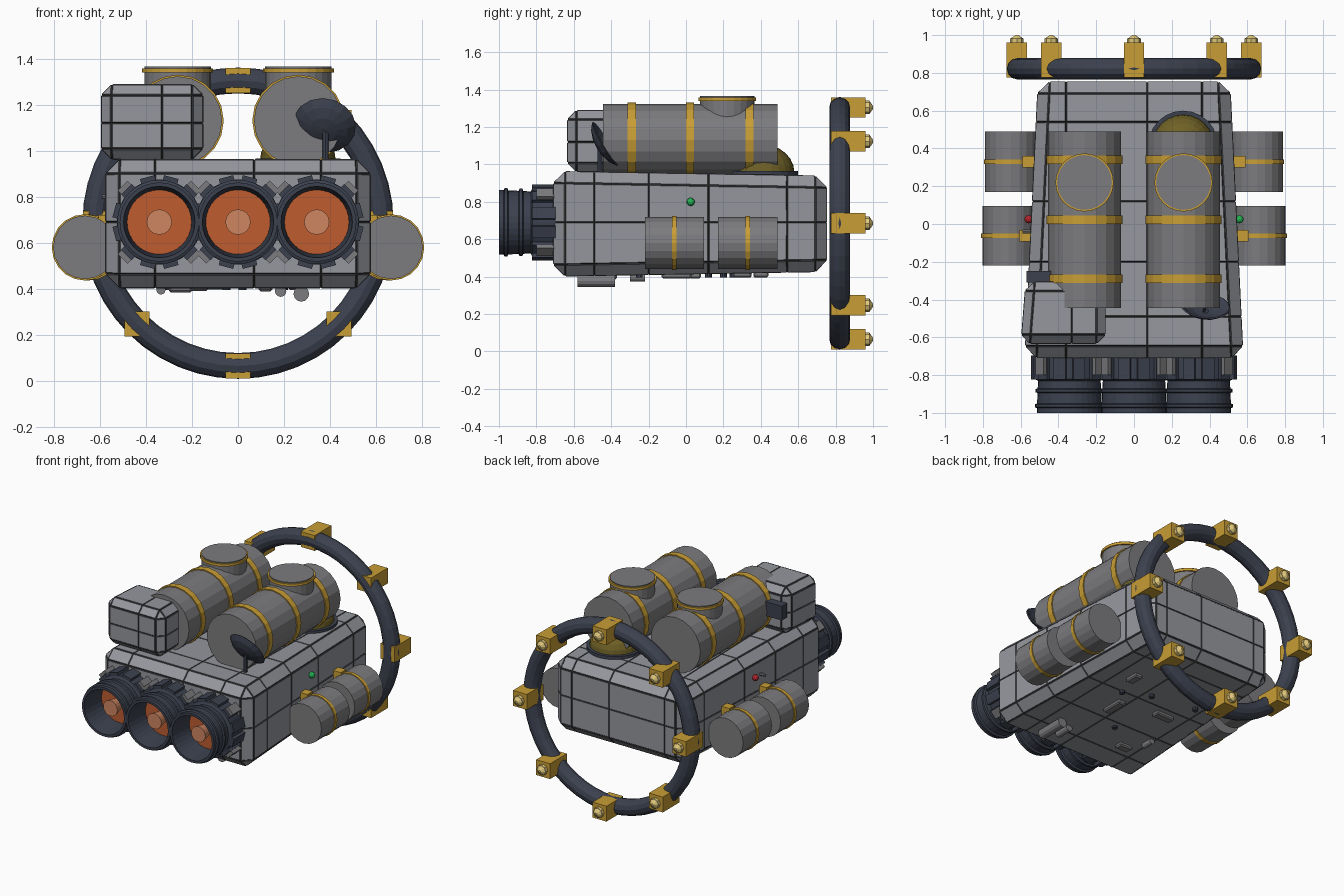
import bpy, bmesh, math
from mathutils import Vector, Matrix

if "Cube" in bpy.data.objects:
    bpy.data.objects.remove(bpy.data.objects["Cube"])


def material(name, r, g, b):
    m = bpy.data.materials.new(name)
    m.diffuse_color = (r, g, b, 1)
    m.use_nodes = True
    m.node_tree.nodes["Principled BSDF"].inputs["Base Color"].default_value = m.diffuse_color
    return m


HULL = material("hull_grey", 0.30, 0.31, 0.34)
TANK = material("tank_grey", 0.20, 0.20, 0.21)
SEAM = material("seam_dark", 0.05, 0.05, 0.055)
NAVY = material("navy", 0.045, 0.053, 0.078)
GOLD = material("gold", 0.58, 0.34, 0.035)
PALE = material("pale_gold", 0.75, 0.58, 0.2)
OLIVE = material("dome_olive", 0.16, 0.12, 0.02)
ORANGE = material("orange", 0.52, 0.11, 0.03)
PEACH = material("peach", 0.62, 0.24, 0.12)
GREEN = material("green_light", 0.02, 0.5, 0.1)
RED = material("red_light", 0.5, 0.02, 0.03)


def finish(name, bm, *mats):
    me = bpy.data.meshes.new(name)
    bmesh.ops.recalc_face_normals(bm, faces=bm.faces[:])
    bm.to_mesh(me)
    bm.free()
    for m in mats:
        me.materials.append(m)
    ob = bpy.data.objects.new(name, me)
    bpy.context.collection.objects.link(ob)
    return ob


def cylinder(name, p0, p1, r, mat, sides=20, r2=None):
    p0, p1 = Vector(p0), Vector(p1)
    d = p1 - p0
    bm = bmesh.new()
    bmesh.ops.create_cone(bm, cap_ends=True, segments=sides, radius1=r,
                          radius2=r if r2 is None else r2, depth=d.length,
                          matrix=Matrix.Translation((p0 + p1) / 2) @ d.to_track_quat('Z', 'Y').to_matrix().to_4x4())
    return finish(name, bm, mat)


def box(name, c, size, mat, bevel=0, rot=None):
    bm = bmesh.new()
    bmesh.ops.create_cube(bm, size=1, matrix=Matrix.Translation(c) @ (rot or Matrix()) @ Matrix.Diagonal((*size, 1)))
    if bevel:
        bmesh.ops.bevel(bm, geom=bm.edges[:], offset=bevel, segments=1, affect='EDGES')
    return finish(name, bm, mat)


def lathe(name, profile, matrix, mat, sides=32):
    # spins (radius, height) points about local Z
    bm = bmesh.new()
    vs = [bm.verts.new((r, 0, h)) for r, h in profile]
    es = [bm.edges.new(p) for p in zip(vs, vs[1:])]
    bmesh.ops.spin(bm, geom=vs + es, cent=(0, 0, 0), axis=(0, 0, 1), angle=math.tau, steps=sides)
    bmesh.ops.remove_doubles(bm, verts=bm.verts[:], dist=1e-4)
    bmesh.ops.transform(bm, matrix=matrix, verts=bm.verts[:])
    return finish(name, bm, mat)


def panelled(name, front, back, bevel, cuts):
    # chamfered block between two (x0, x1, y, z0, z1) ends, split into panels with dark seams
    bm = bmesh.new()
    bmesh.ops.create_cube(bm, size=2)
    for v in bm.verts:
        x0, x1, y, z0, z1 = front if v.co.y < 0 else back
        v.co = (x0 if v.co.x < 0 else x1, y, z0 if v.co.z < 0 else z1)
    bmesh.ops.bevel(bm, geom=bm.edges[:], offset=bevel, segments=1, affect='EDGES')
    for axis, value in cuts:
        co = Vector()
        co[axis] = value
        no = Vector()
        no[axis] = 1
        bmesh.ops.bisect_plane(bm, geom=bm.verts[:] + bm.edges[:] + bm.faces[:], plane_co=co, plane_no=no)
    bmesh.ops.recalc_face_normals(bm, faces=bm.faces[:])
    rims = bmesh.ops.inset_individual(bm, faces=bm.faces[:], thickness=0.006, depth=0.005)["faces"]
    for f in rims:
        f.material_index = 1
    return finish(name, bm, HULL, SEAM)


# Hull and the equipment box on its front left
panelled("hull", (-0.575, 0.575, -0.705, 0.405, 0.96), (-0.505, 0.505, 0.75, 0.43, 0.935), 0.06,
         [(0, -0.36), (0, 0.07), (0, 0.36), (1, -0.49), (1, -0.2), (1, 0.12), (1, 0.54), (2, 0.69)])
panelled("equipment_box", (-0.595, -0.155, -0.63, 0.965, 1.285), (-0.57, -0.155, -0.31, 0.965, 1.285), 0.045,
         [(0, -0.33), (2, 1.12)])
box("equipment_vent", (-0.49, -0.28, 1.15), (0.16, 0.06, 0.1), NAVY)

# Three engines: nozzle bell, collar fins, glowing plate and plug
BELL = [(0.0, -0.69), (0.185, -0.69), (0.185, -0.82), (0.165, -0.83), (0.168, -0.87), (0.18, -0.875),
        (0.18, -0.89), (0.169, -0.895), (0.171, -0.95), (0.183, -0.955), (0.183, -0.97), (0.172, -0.975),
        (0.172, -1.0), (0.155, -1.0), (0.14, -0.82), (0.0, -0.82)]
for i in (-1, 0, 1):
    x, z = 0.342 * i, 0.69
    lathe("engine_bell", [(r, -y) for r, y in BELL],
          Matrix.Translation((x, 0, z)) @ Matrix.Rotation(math.pi / 2, 4, 'X'), NAVY)
    cylinder("engine_plate", (x, -0.80, z), (x, -0.828, z), 0.14, ORANGE, 32)
    cylinder("engine_plug", (x, -0.82, z), (x, -0.93, z), 0.035, PEACH, 16, 0.055)
    for k in range(12):
        a = math.tau * (k + 0.5) / 12
        box("engine_fin", (x + 0.187 * math.cos(a), -0.76, z + 0.187 * math.sin(a)), (0.03, 0.125, 0.065),
            NAVY, 0, Matrix.Rotation(-a, 4, 'Y'))
    for k in range(4):
        a = math.pi / 4 + k * math.pi / 2
        box("engine_bracket", (x + 0.2 * math.cos(a), -0.745, z + 0.2 * math.sin(a)), (0.05, 0.11, 0.06),
            TANK, 0, Matrix.Rotation(-a, 4, 'Y'))

for s in (-1, 1):
    # Large top tanks with bands, hatches and saddles
    x, z = 0.262 * s, 1.13
    cylinder("top_tank", (x, -0.445, z), (x, 0.49, z), 0.193, TANK)
    for y in (-0.29, 0.022, 0.34):
        cylinder("top_tank_band", (x, y - 0.022, z), (x, y + 0.022, z), 0.2, GOLD)
    cylinder("tank_hatch", (x, 0.22, 1.2), (x, 0.22, 1.365), 0.145, TANK, 24)
    cylinder("tank_hatch_rim", (x, 0.22, 1.34), (x, 0.22, 1.358), 0.154, GOLD, 24)
    for y in (-0.29, 0.34):
        box("tank_saddle", (x, y, 0.965), (0.17, 0.05, 0.05), NAVY)
    # Small side tanks
    for x, y0, y1 in ((0.665, -0.22, 0.095), (0.65, 0.17, 0.49)):
        x, m = x * s, (y0 + y1) / 2
        cylinder("side_tank", (x, y0, 0.58), (x, y1, 0.58), 0.138, TANK)
        cylinder("side_tank_band", (x, m - 0.012, 0.58), (x, m + 0.012, 0.58), 0.144, GOLD)
        box("side_tank_mount", (x - 0.11 * s, m, 0.69), (0.1, 0.06, 0.06), GOLD)
    # Running lights
    bm = bmesh.new()
    bmesh.ops.create_icosphere(bm, subdivisions=2, radius=0.022, matrix=Matrix.Translation((0.558 * s, 0.025, 0.8)))
    finish("running_light", bm, GREEN if s > 0 else RED)
cylinder("small_sensor", (-0.54, -0.04, 0.8), (-0.59, -0.04, 0.8), 0.01, TANK, 8)

# Sensor dome on the rear right
cylinder("dome_base", (0.26, 0.415, 0.93), (0.26, 0.415, 0.965), 0.185, NAVY, 24)
lathe("sensor_dome", [(0.165 * math.cos(t * math.pi / 12), 0.15 * math.sin(t * math.pi / 12)) for t in range(7)],
      Matrix.Translation((0.26, 0.415, 0.955)), OLIVE, 24)

# Tilted dish antenna on a mast
aim = Vector((0.12, 0.85, 0.5)).to_track_quat('Z', 'Y').to_matrix().to_4x4()
lathe("dish", [(0, 0), (0.06, 0.008), (0.105, 0.025), (0.137, 0.05), (0.13, 0.055), (0.1, 0.033), (0.055, 0.016),
               (0, 0.01)], Matrix.Translation((0.37, -0.475, 1.085)) @ aim, NAVY, 16)
cylinder("dish_mast", (0.38, -0.46, 0.94), (0.38, -0.46, 1.1), 0.014, NAVY, 8)
cylinder("dish_feed", (0.37, -0.475, 1.085), (0.38, -0.405, 1.127), 0.008, NAVY, 8)

# Rear ring with eight emitter blocks
R, ZC = 0.62, 0.685
lathe("ring", [(R + 0.056 * math.cos(t * math.tau / 12), 0.056 * math.sin(t * math.tau / 12)) for t in range(13)],
      Matrix.Translation((0, 0.822, ZC)) @ Matrix.Rotation(math.pi / 2, 4, 'X'), NAVY, 48)
for k in range(8):
    a = k * math.pi / 4
    x, z = R * math.cos(a), ZC + R * math.sin(a)
    box("ring_block", (x, 0.868, z), (0.108, 0.186, 0.108), GOLD)
    cylinder("emitter_base", (x, 0.955, z), (x, 0.982, z), 0.036, PALE, 8)
    cylinder("emitter_tip", (x, 0.98, z), (x, 1.0, z), 0.036, PALE, 8, 0.008)

# Belly details
for x, y0, y1, z, r in ((0.275, -0.58, -0.38, 0.378, 0.034), (0.185, -0.53, -0.42, 0.39, 0.025),
                        (-0.335, -0.30, -0.22, 0.395, 0.02)):
    cylinder("belly_canister", (x, y0, z), (x, y1, z), r, TANK, 12)
for x, y, sx, sy in ((0.12, -0.05, 0.06, 0.16), (-0.2, 0.05, 0.14, 0.06), (-0.1, 0.4, 0.08, 0.08),
                     (0.25, 0.3, 0.06, 0.1), (-0.25, -0.4, 0.1, 0.06)):
    box("belly_box", (x, y, 0.41 + 0.015 * y), (sx, sy, 0.04), TANK, 0.008)
for x, y in ((0.02, 0.2), (0.2, 0.12), (-0.05, -0.25), (-0.3, 0.25)):
    cylinder("belly_stud", (x, y, 0.395), (x, y, 0.44), 0.018, NAVY, 10)
